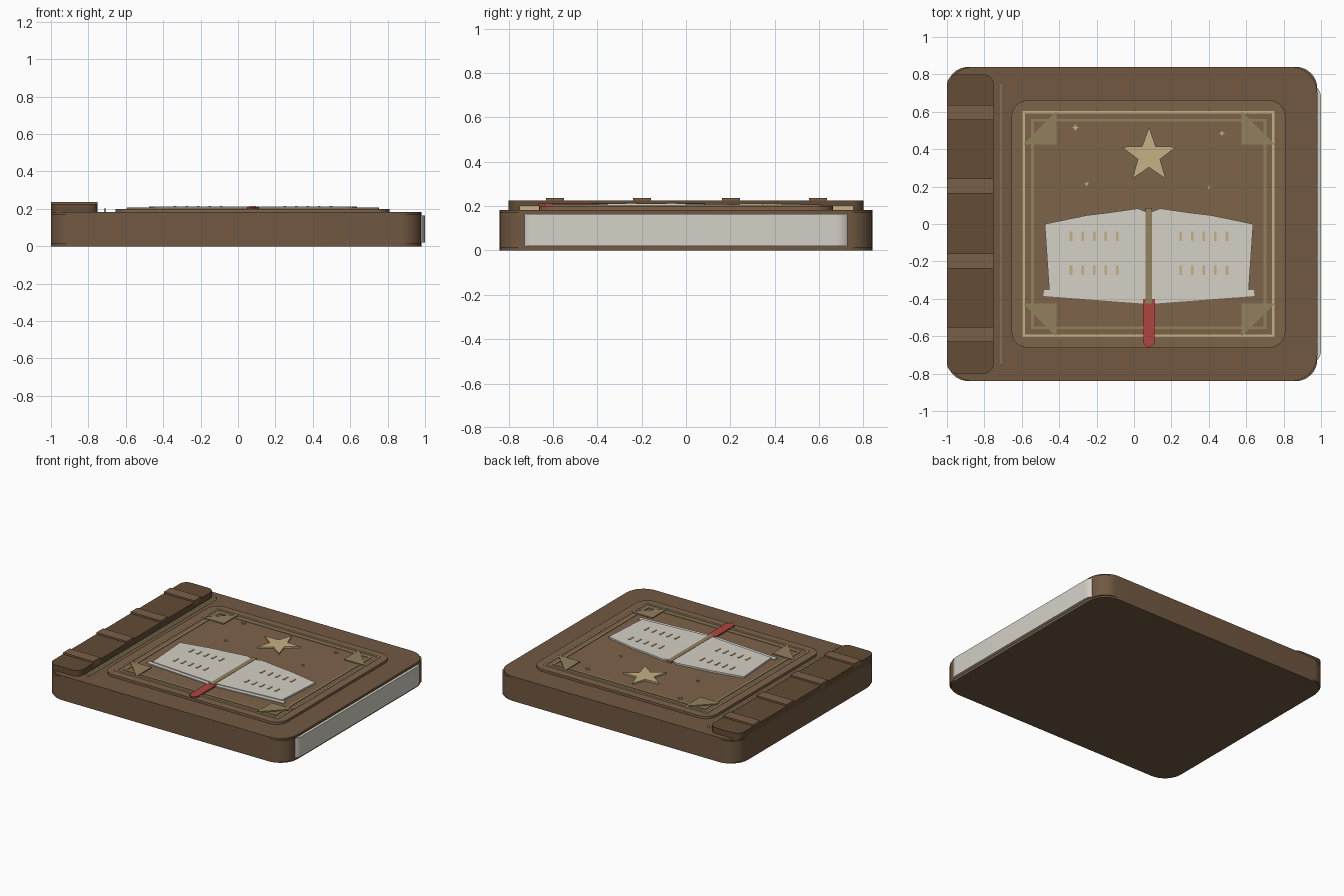
import bpy, bmesh, math

if "Cube" in bpy.data.objects:
    bpy.data.objects.remove(bpy.data.objects["Cube"])


def mat(name, r, g, b):
    m = bpy.data.materials.new(name)
    m.diffuse_color = (r, g, b, 1)
    m.use_nodes = True
    m.node_tree.nodes["Principled BSDF"].inputs["Base Color"].default_value = m.diffuse_color
    return m


COVER = mat("cover_brown", 0.165, 0.098, 0.053)
SPINE = mat("spine_brown", 0.125, 0.072, 0.036)
RIB = mat("rib_brown", 0.19, 0.115, 0.063)
PANEL = mat("panel_brown", 0.205, 0.125, 0.068)
GOLD = mat("gold", 0.56, 0.44, 0.23)
BRASS = mat("brass", 0.29, 0.22, 0.11)
PAPER = mat("paper", 0.66, 0.64, 0.57)
RED = mat("ribbon_red", 0.42, 0.06, 0.05)


def prisms(name, polys, z0, z1, material):
    """One object made of flat outlines raised from z0 to z1."""
    bm = bmesh.new()
    for pts in polys:
        lo = [bm.verts.new((x, y, z0)) for x, y in pts]
        hi = [bm.verts.new((x, y, z1)) for x, y in pts]
        bm.faces.new(lo)
        bm.faces.new(hi)
        for i in range(len(pts)):
            j = (i + 1) % len(pts)
            bm.faces.new((lo[i], lo[j], hi[j], hi[i]))
    bmesh.ops.recalc_face_normals(bm, faces=bm.faces)
    me = bpy.data.meshes.new(name)
    bm.to_mesh(me)
    bm.free()
    me.materials.append(material)
    ob = bpy.data.objects.new(name, me)
    bpy.context.collection.objects.link(ob)
    return ob


def rect(x0, x1, y0, y1):
    return [(x0, y0), (x1, y0), (x1, y1), (x0, y1)]


def rounded(x0, x1, h, r, n=8):
    pts = []
    for k, (cx, cy) in enumerate([(x1 - r, h - r), (x0 + r, h - r),
                                  (x0 + r, r - h), (x1 - r, r - h)]):
        for i in range(n + 1):
            a = math.pi / 2 * (k + i / n)
            pts.append((cx + r * math.cos(a), cy + r * math.sin(a)))
    return pts


def star(cx, cy, ro, ri, n):
    return [(cx + (ri if i % 2 else ro) * math.cos(math.pi / 2 + math.pi * i / n),
             cy + (ri if i % 2 else ro) * math.sin(math.pi / 2 + math.pi * i / n))
            for i in range(2 * n)]


def frame(x0, x1, h, w):
    return [rect(x0, x1, h - w, h), rect(x0, x1, -h, w - h),
            rect(x0, x0 + w, w - h, h - w), rect(x1 - w, x1, w - h, h - w)]


MID = 0.08  # centre line of the cover decoration


def both(pts):
    """Outline plus its mirror image about the decoration centre."""
    return [pts, [(2 * MID - x, y) for x, y in pts]]


def smooth(ob):
    bpy.ops.object.select_all(action='DESELECT')
    ob.select_set(True)
    bpy.context.view_layer.objects.active = ob
    bpy.ops.object.shade_smooth_by_angle(angle=math.radians(30))


# book body: two cover boards, core and page edge
smooth(prisms("back_cover", [rounded(-1, 0.98, 0.84, 0.14)], 0, 0.012, COVER))
smooth(prisms("book_core", [rounded(-1, 0.98, 0.84, 0.115)], 0.012, 0.17, COVER))
smooth(prisms("front_cover", [rounded(-1, 0.98, 0.84, 0.14)], 0.17, 0.182, COVER))
smooth(prisms("page_block", [rounded(0.6, 1.0, 0.755, 0.08)], 0.02, 0.165, PAPER))

# spine strip with raised ribs and hinge line
smooth(prisms("spine", [rounded(-1, -0.75, 0.80, 0.055)], 0.18, 0.225, SPINE))
prisms("spine_ribs", [rect(-1, -0.75, y - 0.04, y + 0.04)
                      for y in (-0.59, -0.198, 0.203, 0.595)], 0.2, 0.237, RIB)
prisms("hinge_line", [rect(-0.717, -0.705, -0.75, 0.755)], 0.18, 0.203, GOLD)

# raised panel with two frames and corner pieces
smooth(prisms("cover_panel", [rounded(-0.655, 0.81, 0.662, 0.09)], 0.18, 0.2, PANEL))
prisms("outer_frame", frame(-0.595, 0.752, 0.605, 0.013), 0.2, 0.205, GOLD)
prisms("inner_frame", frame(-0.55, 0.708, 0.562, 0.015), 0.2, 0.204, BRASS)
corners = []
for s in (1, -1):
    corners += both([(-0.593, s * 0.425), (-0.415, s * 0.425), (-0.415, s * 0.603)])
prisms("corner_pieces", corners, 0.2, 0.207, BRASS)

# stars
prisms("large_star", [star(MID, 0.365, 0.153, 0.062, 5)], 0.2, 0.212, GOLD)
prisms("small_stars", [star(x, y, r, r * 0.4, 4) for x, y, r in
                       ((-0.313, 0.515, 0.02), (0.47, 0.485, 0.017),
                        (-0.253, 0.215, 0.014), (0.4, 0.195, 0.011))],
       0.2, 0.207, GOLD)

# open book emblem
prisms("emblem_page_edges", both([(-0.48, -0.352), (-0.485, -0.385), (MID, -0.428),
                                  (MID, -0.39)]), 0.2, 0.207, PAPER)
prisms("emblem_pages", both([(MID, 0.06), (0.02, 0.083), (-0.14, 0.06), (-0.25, 0.047),
                             (-0.477, 0.0), (-0.453, -0.358), (MID, -0.4)]),
       0.2, 0.212, PAPER)
prisms("emblem_gutter", [rect(0.062, 0.096, -0.425, 0.086)], 0.2, 0.214, BRASS)
ticks = []
for y in (-0.065, -0.248):
    for i in range(5):
        x = -0.337 + 0.062 * i
        ticks += both(rect(x - 0.007, x + 0.007, y - 0.025, y + 0.025))
prisms("page_marks", ticks, 0.21, 0.216, GOLD)
prisms("ribbon", [[(0.047, -0.4), (0.047, -0.635), (0.08, -0.665), (0.112, -0.635),
                   (0.112, -0.4)]], 0.2, 0.211, RED)
